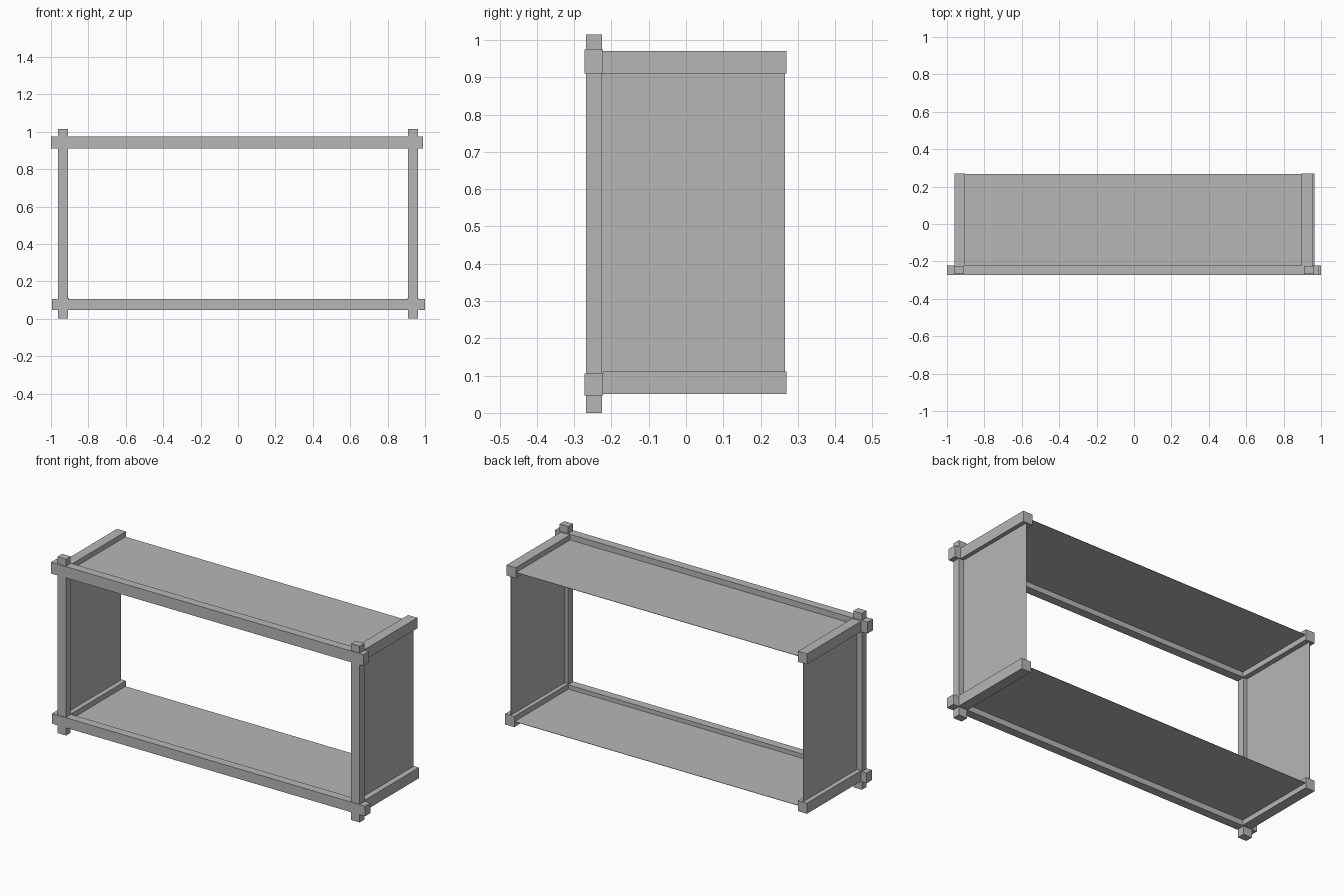
import bpy
from mathutils import Vector

cube = bpy.data.objects.get("Cube")
if cube:
    bpy.data.objects.remove(cube)

grey = bpy.data.materials.new("plain grey")
grey.use_nodes = True
colour = (0.47, 0.47, 0.47, 1)
grey.diffuse_color = colour
grey.node_tree.nodes["Principled BSDF"].inputs["Base Color"].default_value = colour


def box(name, low, high):
    """Axis-aligned box between two corners."""
    low, high = Vector(low), Vector(high)
    bpy.ops.mesh.primitive_cube_add(size=1, location=(low + high) / 2)
    part = bpy.context.object
    part.name = name
    part.scale = high - low
    bpy.ops.object.transform_apply(location=False, rotation=False, scale=True)
    part.data.materials.append(grey)
    return part


FRONT, BACK = -0.27, 0.27
INNER = -0.223      # back face of the front frame
THIN = 0.001        # half thickness of the panels

# Upright posts of the front frame
for side, x in (("right", -0.963), ("left", 0.908)):
    box(side + "_post", (x, FRONT + 0.002, 0), (x + 0.055, INNER - 0.002, 1.015))

# Crossing front bars
box("bottom_front_bar", (-0.995, FRONT - 0.002, 0.047), (1, INNER, 0.105))
box("top_front_bar", (-1, FRONT - 0.002, 0.91), (0.99, INNER, 0.975))

# Rails running back from the frame, at both levels
for level, z, right_x in (("bottom", 0.05, 0.905), ("top", 0.91, 0.895)):
    box("right_" + level + "_rail", (-0.96, INNER, z), (-0.903, BACK, z + 0.061))
    box("left_" + level + "_rail", (right_x, INNER, z), (right_x + 0.059, BACK, z + 0.061))

# Thin shelf panels held in the middle of the rails
for level, z in (("bottom", 0.08), ("top", 0.941)):
    box(level + "_panel", (-0.931, -0.246, z - THIN), (0.931, 0.266, z + THIN))

# Thin side panels
for side, x in (("right", -0.932), ("left", 0.93)):
    box(side + "_panel", (x - THIN, -0.246, 0.08), (x + THIN, 0.266, 0.941))
